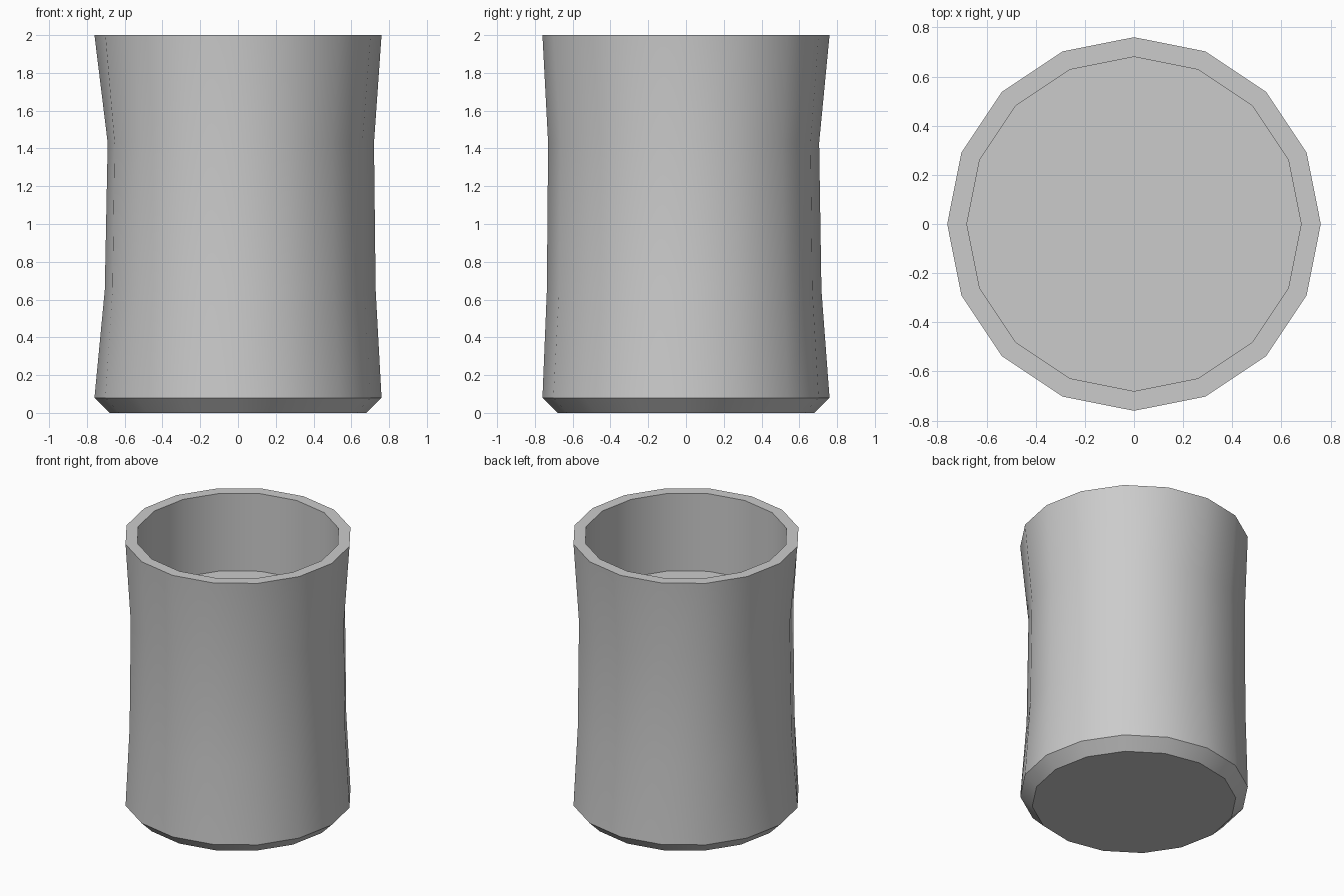
import bpy, bmesh, math

if "Cube" in bpy.data.objects:
    bpy.data.objects.remove(bpy.data.objects["Cube"])

SIDES = 16
# Uneven dents at the waist, one per 45 degrees starting at +x
DENTS = [0.04, 0.037, 0.055, 0.02, 0.07, 0.035, 0.03, 0.055]
# Profile: radius, height, share of the dent
PROFILE = [
    (0.68, 0.00, 0.0),   # foot
    (0.76, 0.08, 0.0),   # top of bevel
    (0.76, 0.65, 0.78),  # lower waist
    (0.76, 1.43, 1.0),   # upper waist
    (0.76, 2.00, 0.0),   # outer rim
    (0.68, 2.00, 0.0),   # inner rim
    (0.68, 1.43, 0.0),   # inner floor
]


def dent(i):
    a, b = DENTS[(i // 2) % 8], DENTS[((i + 1) // 2) % 8]
    return (a + b) / 2


def ring(bm, radius, z, share):
    verts = []
    for i in range(SIDES):
        a = 2 * math.pi * i / SIDES
        r = radius - share * dent(i)
        verts.append(bm.verts.new((r * math.cos(a), r * math.sin(a), z)))
    return verts


# Cup body: stacked rings, closed at the foot and inner floor
bm = bmesh.new()
rings = [ring(bm, *p) for p in PROFILE]
for lo, hi in zip(rings, rings[1:]):
    for i in range(SIDES):
        j = (i + 1) % SIDES
        bm.faces.new((lo[i], lo[j], hi[j], hi[i]))
bm.faces.new(rings[0][::-1])
bm.faces.new(rings[-1])
bmesh.ops.recalc_face_normals(bm, faces=bm.faces)

mesh = bpy.data.meshes.new("cup")
bm.to_mesh(mesh)
bm.free()
cup = bpy.data.objects.new("cup", mesh)
bpy.context.collection.objects.link(cup)

# Smooth walls, sharp rim and foot
bpy.context.view_layer.objects.active = cup
cup.select_set(True)
bpy.ops.object.shade_smooth_by_angle(angle=math.radians(44.5))
